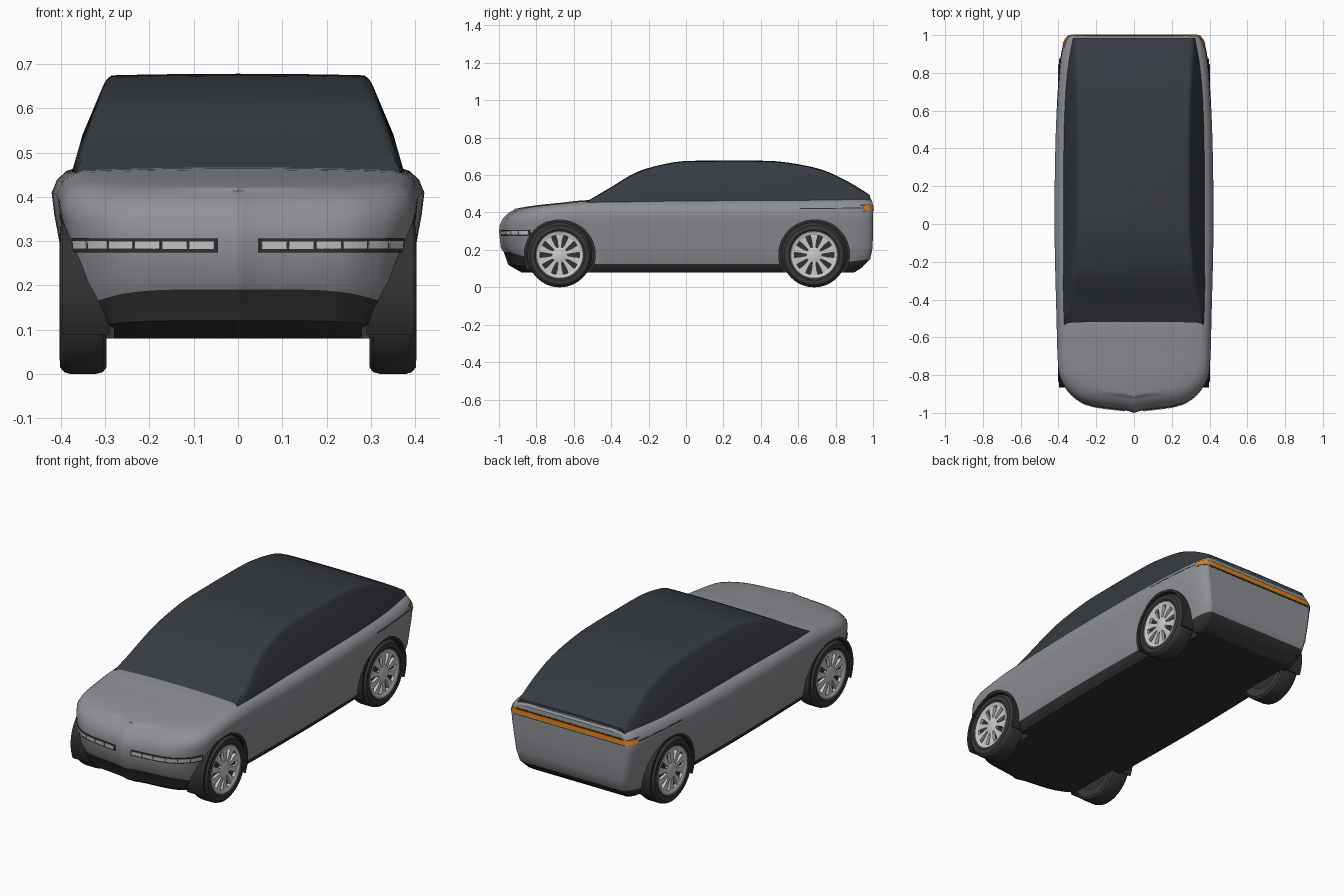
import bpy, bmesh, math
from mathutils import Vector, Matrix

if "Cube" in bpy.data.objects:
    bpy.data.objects.remove(bpy.data.objects["Cube"])


def material(name, rgb):
    m = bpy.data.materials.new(name)
    m.diffuse_color = (*rgb, 1)
    m.use_nodes = True
    m.node_tree.nodes["Principled BSDF"].inputs["Base Color"].default_value = m.diffuse_color
    return m


TRIM = material("dark_trim", (0.03, 0.031, 0.033))
PAINT = material("grey_paint", (0.27, 0.28, 0.30))
GLASS = material("tinted_glass", (0.038, 0.043, 0.052))
RUBBER = material("rubber", (0.04, 0.04, 0.042))
ALLOY = material("alloy", (0.72, 0.72, 0.72))
LAMP = material("white_lamp", (0.9, 0.9, 0.92))
AMBER = material("amber_lamp", (0.75, 0.22, 0.01))


def curve(pts, n):
    """Catmull-Rom curve through the points, n steps per span."""
    v = [Vector(p) for p in pts]
    v = [2 * v[0] - v[1]] + v + [2 * v[-1] - v[-2]]
    out = []
    for a, b, c, d in zip(v, v[1:], v[2:], v[3:]):
        for k in range(n):
            t = k / n
            out.append(0.5 * (2 * b + (c - a) * t + (2 * a - 5 * b + 4 * c - d) * t * t
                              + (3 * b - a - 3 * c + d) * t ** 3))
    return out + [v[-2]]


def interp(table, x):
    """Linear lookup of the remaining columns by the first column."""
    if x <= table[0][0]:
        return table[0][1:]
    for a, b in zip(table, table[1:]):
        if x <= b[0]:
            t = (x - a[0]) / (b[0] - a[0])
            return [p + (q - p) * t for p, q in zip(a[1:], b[1:])]
    return table[-1][1:]


def loft(bm, rows, mirror=False, mat=lambda r: 0):
    for s in ((1, -1) if mirror else (1,)):
        g = [[bm.verts.new((s * p[0], p[1], p[2])) for p in row] for row in rows]
        for r in range(len(g) - 1):
            for i in range(len(g[r]) - 1):
                f = bm.faces.new((g[r][i], g[r][i + 1], g[r + 1][i + 1], g[r + 1][i]))
                f.material_index = mat(r)


def shade(ob, angle=35):
    bpy.ops.object.select_all(action='DESELECT')
    ob.select_set(True)
    bpy.context.view_layer.objects.active = ob
    bpy.ops.object.shade_smooth_by_angle(angle=math.radians(angle))


def finish(bm, name, *mats, smooth=True):
    bmesh.ops.remove_doubles(bm, verts=bm.verts, dist=1e-5)
    bmesh.ops.holes_fill(bm, edges=bm.edges, sides=0)
    bmesh.ops.recalc_face_normals(bm, faces=bm.faces)
    me = bpy.data.meshes.new(name)
    bm.to_mesh(me)
    bm.free()
    for m in mats:
        me.materials.append(m)
    ob = bpy.data.objects.new(name, me)
    bpy.context.collection.objects.link(ob)
    if smooth:
        shade(ob)
    return ob


# Body: plan outline (width fraction, y) stacked at levels (z, half width, front y, back y)
PLAN = curve([(0, -1), (.12, -.986), (.3, -.977), (.5, -.966), (.67, -.945), (.82, -.9), (.905, -.85),
              (.945, -.8), (.965, -.7), (.977, -.5), (1, -.1), (1, .2), (.985, .5), (.955, .75),
              (.92, .9), (.875, .97), (.82, .997), (.75, 1), (.4, 1), (0, 1)], 4)
LEVELS = [(.08, .34, -.88, .90), (.095, .355, -.95, .94), (.125, .372, -.975, .985),
          (.21, .388, -.99, .997), (.30, .403, -1, 1), (.36, .414, -.995, 1), (.41, .42, -.98, 1),
          (.44, .408, -.96, .998), (.458, .388, -.94, .995), (.468, .36, -.92, .985)]
TOP = curve([(-1, .40), (-.9, .418), (-.8, .434), (-.65, .45), (-.5, .463), (0, .468), (1, .476)], 4)
WHEELS = (-.675, .685)
WZ = .173


def outline(z, w, yf, yb, lift=0.0):
    pts = []
    for fx, y in PLAN:
        s = max(0, min(1, (-y - .75) / .22)) * lift + max(0, min(1, (y - .8) / .2)) * lift * .4
        if y < -.5:
            y = -.5 + (y + .5) * (yf + .5) / -.5
        elif y > .5:
            y = .5 + (y - .5) * (yb - .5) / .5
        h = z + s if z < .3 else .3 + (z - .3) * (interp(TOP, y)[0] - .3) / .17
        pts.append(Vector((fx * w, y, h)))
    return pts


rings = [outline(*l, lift=(0, .025, .065)[i] if i < 3 else 0) for i, l in enumerate(LEVELS)]
rows = [[(0, p.y, p.z) for p in rings[0]]] + rings
for k in (.75, .5, .25, 0):
    rows.append([(p.x * k, p.y, p.z + .006 * (1 - k * k)) for p in rings[-1]])
bm = bmesh.new()
loft(bm, rows, True, lambda r: 0 if r < 3 else 1)
body = finish(bm, "body", TRIM, PAINT, smooth=False)

# Wheel wells cut from the body
bm = bmesh.new()
for y in WHEELS:
    for s in (1, -1):
        bmesh.ops.create_cone(bm, cap_ends=True, segments=64, radius1=.19, radius2=.19, depth=.24,
                              matrix=Matrix.Translation((s * .40, y, WZ)) @ Matrix.Rotation(math.pi / 2, 4, 'Y'))
cutter = finish(bm, "wheel_well_cutter", TRIM, smooth=False)
cutter.hide_render = True
mod = body.modifiers.new("wheel_wells", 'BOOLEAN')
mod.operation, mod.solver, mod.object = 'DIFFERENCE', 'EXACT', cutter
bpy.context.view_layer.objects.active = body
bpy.ops.object.modifier_apply(modifier=mod.name)
bpy.data.objects.remove(cutter)
shade(body)

# Glass cabin: roof profile (y, top z, base half width)
CABIN = curve([(-.535, .455, .368), (-.5, .476, .37), (-.4, .535, .374), (-.27, .612, .375), (-.15, .65, .375),
               (-.03, .672, .375), (.1, .676, .375), (.4, .676, .374), (.55, .665, .371), (.72, .63, .363),
               (.85, .573, .35), (.95, .514, .333), (.985, .49, .325)], 4)
rows = []
for y, zt, wb in CABIN:
    h = max(zt - .45, .004)
    r = min(.022, h * .4)
    side = lambda z: wb - (z - .455) * .36
    prof = [(0, .45), (side(.45), .45), (side(.45 + h * .4) + h * .03, .45 + h * .4), (side(zt - r), zt - r),
            (side(zt - r * .5) - r * .12, zt - r * .5), (side(zt) - r * .4, zt - r * .14),
            (side(zt) - r * 1.1, zt - .002), (wb * .4, zt), (0, zt + .001)]
    rows.append([(x, y, z) for x, z in prof])
bm = bmesh.new()
loft(bm, rows, True)
finish(bm, "cabin_glass", GLASS)


# Lamp ribbons that follow the body skin between two heights
def along(path, d):
    for a, b in zip(path, path[1:]):
        step = (b - a).length
        if d <= step:
            return a.lerp(b, d / step), (b - a).normalized()
        d -= step


def ribbon(name, spans, z0, z1, out, mat, rear=False):
    bm = bmesh.new()
    paths = [outline(z, *interp(LEVELS, z)) for z in (z0, z1)]
    if rear:
        paths = [p[::-1] for p in paths]
    for a, b in spans:
        rows = []
        for k in range(17):
            row = []
            for p, order in zip(paths, ((-.012, out), (out, -.012))):
                c, t = along(p, a + (b - a) * k / 16)
                n = Vector((-t.y, t.x, 0)) if rear else Vector((t.y, -t.x, 0))
                if c.x < 1e-6:
                    n = Vector((0, 1 if rear else -1, 0))
                row += [c + n * o for o in order]
            rows.append(row + row[:1])
        loft(bm, rows, True)
    return finish(bm, name, mat)


ribbon("headlamp_housing", [(.048, .43)], .274, .309, .004, TRIM)
ribbon("headlamp_segments", [(.055 + .062 * i, .112 + .062 * i) for i in range(6)], .282, .301, .007, LAMP)
ribbon("tail_lamp_housing", [(0, .41)], .402, .438, .001, TRIM, True)
ribbon("tail_lamp", [(0, .40)], .408, .432, .004, AMBER, True)
ribbon("side_crease", [(.41, .74)], .417, .422, .001, TRIM, True)


# Wheels: parts turned about the x axis, placed at four corners
def lathe(bm, prof, a0=0, a1=360, n=64, at=(0, 0, 0)):
    rows = []
    for k in range(n + 1):
        a = math.radians(a0 + (a1 - a0) * k / n)
        rows.append([(at[0] + x, at[1] + r * math.cos(a), at[2] + r * math.sin(a)) for r, x in prof + prof[:1]])
    loft(bm, rows)


bm = bmesh.new()
lathe(bm, [(.115, -.05), (.158, -.053), (.169, -.045), (.173, -.03), (.173, .03), (.169, .043),
           (.158, .052), (.135, .053), (.126, .047), (.122, .0)])
tyre = finish(bm, "tyre", RUBBER)
bm = bmesh.new()
lathe(bm, [(0, -.04), (.123, -.04), (.123, .03), (0, .03)])
disc = finish(bm, "wheel_backing", TRIM)
bm = bmesh.new()
lathe(bm, [(.106, .02), (.106, .045), (.112, .049), (.124, .05), (.129, .046), (.129, .02)])
lathe(bm, [(0, .02), (.042, .02), (.042, .044), (.034, .048), (0, .048)])
for k in range(10):
    rot = Matrix.Rotation(math.tau * k / 10, 3, 'X')
    ends = [[(x, s * w, r) for x, s in ((.02, -1), (.046, -1), (.046, 1), (.02, 1), (.02, -1))]
            for r, w in ((.036, .0085), (.075, .013), (.110, .021))]
    loft(bm, [[rot @ Vector(p) for p in row] for row in ends])
rim = finish(bm, "wheel_rim", ALLOY)

for part in (tyre, disc, rim):
    for i, (s, y) in enumerate((s, y) for s in (1, -1) for y in WHEELS):
        ob = part if i == 0 else part.copy()
        if i:
            bpy.context.collection.objects.link(ob)
        ob.location = (s * .35, y, WZ)
        ob.rotation_euler.z = 0 if s > 0 else math.pi

# Arch trims lining the wheel wells
bm = bmesh.new()
for y in WHEELS:
    for s in (1, -1):
        lathe(bm, [(.178, s * .29), (.192, s * .29), (.192, s * .398), (.178, s * .398)], -26, 206, 40, (0, y, WZ))
finish(bm, "arch_trim", TRIM)
